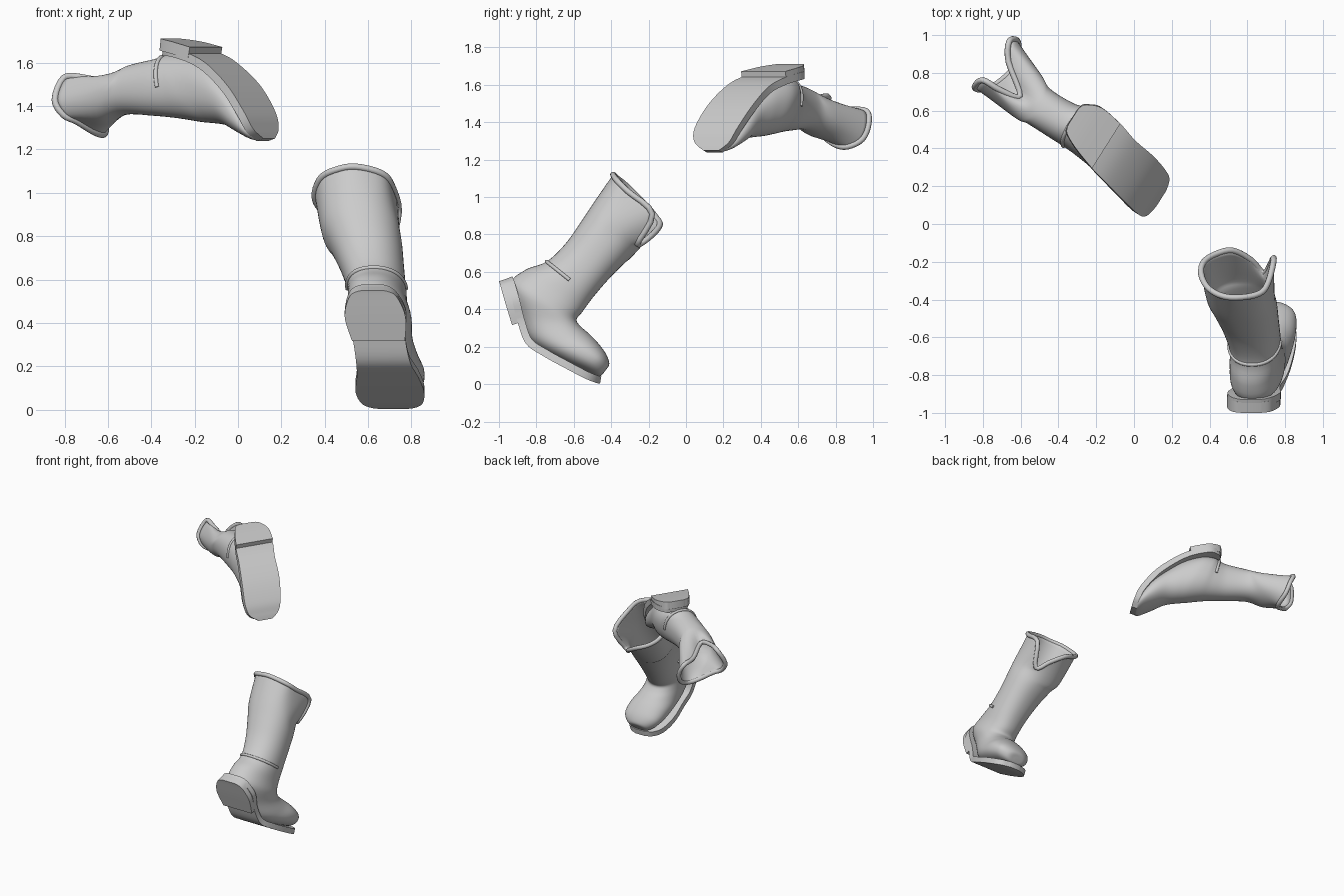
import bpy, bmesh, math
from mathutils import Vector

if "Cube" in bpy.data.objects:
    bpy.data.objects.remove(bpy.data.objects["Cube"])

N = 48       # points around each boot section
STEPS = 5    # interpolated rings between given sections


def spline(pts, t, closed=False):
    """Catmull-Rom through vectors."""
    n = len(pts)
    i = min(int(t), n - 1 if closed else n - 2)
    f = t - i
    k = (lambda j: j % n) if closed else (lambda j: max(0, min(n - 1, j)))
    a, b, c, d = (pts[k(i + o)] for o in (-1, 0, 1, 2))
    return 0.5 * (2 * b + (c - a) * f + (2 * a - 5 * b + 4 * c - d) * f * f
                  + (3 * b - a - 3 * c + d) * f ** 3)


def finish(name, verts, faces, angle=40):
    me = bpy.data.meshes.new(name)
    bm = bmesh.new()
    vs = [bm.verts.new(v) for v in verts]
    for f in faces:
        bm.faces.new([vs[i] for i in f])
    bmesh.ops.recalc_face_normals(bm, faces=bm.faces)
    bm.to_mesh(me)
    bm.free()
    ob = bpy.data.objects.new(name, me)
    bpy.context.collection.objects.link(ob)
    bpy.context.view_layer.objects.active = ob
    ob.select_set(True)
    bpy.ops.object.shade_smooth_by_angle(angle=math.radians(angle))
    ob.select_set(False)
    return ob


def bridge(rows, n):
    return [(r * n + i, r * n + (i + 1) % n, (r + 1) * n + (i + 1) % n, (r + 1) * n + i)
            for r in range(rows - 1) for i in range(n)]


def tube(name, pts, radius, closed):
    cu = bpy.data.curves.new(name, 'CURVE')
    cu.dimensions = '3D'
    cu.bevel_depth = radius
    cu.bevel_resolution = 3
    cu.use_fill_caps = True
    sp = cu.splines.new('POLY')
    sp.points.add(len(pts) - 1)
    for p, q in zip(sp.points, pts):
        p.co = (*q, 1)
    sp.use_cyclic_u = closed
    bpy.context.collection.objects.link(bpy.data.objects.new(name, cu))


def section(ring):
    """Rounded section from front point, back point and half width (u, s, z)."""
    f, b, w = Vector(ring[0:3]), Vector(ring[3:6]), ring[6]
    c, h = (f + b) / 2, (b - f) / 2
    out = []
    for i in range(N):
        a = 2 * math.pi * i / N
        ca, sa = math.cos(a), math.sin(a)
        out.append(c + h * math.copysign(abs(ca) ** .9, ca)
                   + Vector((0, w, 0)) * math.copysign(abs(sa) ** .9, sa))
    return out


def upper(name, rim, rings, counter, frame):
    rim = [Vector(p) for p in rim]
    rim_loop = [spline(rim, i * len(rim) / N, True) for i in range(N)]
    secs = [rim_loop] + [section(r) for r in rings]
    cols = [[s[i] for s in secs] for i in range(N)]
    count = (len(secs) - 1) * STEPS + 1
    verts = [frame(spline(c, k / STEPS)) for k in range(count) for c in cols]
    faces = bridge(count, N) + [tuple(range((count - 1) * N, count * N))]
    ob = finish(name + "_upper", verts, faces, 60)
    m = ob.modifiers.new("leather_thickness", 'SOLIDIFY')
    m.thickness, m.offset = .014, -1
    tube(name + "_rim_bead", [frame(p) for p in rim_loop], .016, True)
    # raised edge of the heel counter, around the back half
    ring = secs[counter]
    tube(name + "_heel_counter_edge",
         [frame(ring[i % N]) for i in range(-N // 4, N // 4 + 1)], .010, False)


def slab(name, stations, thick, frame):
    """Sole-like strip: bottom centre line (u, s, z) and half width."""
    st = [Vector(s) for s in stations]
    count = (len(st) - 1) * 6 + 1
    pts = [spline(st, k / 6) for k in range(count)]
    verts = []
    for k, p in enumerate(pts):
        t = pts[min(k + 1, count - 1)] - pts[max(k - 1, 0)]
        inward = Vector((-t[2], 0, t[0])).normalized() * thick
        c, side = Vector(p[:3]), Vector((0, p[3], 0))
        verts += [frame(q) for q in (c - side, c + side, c + side + inward, c - side + inward)]
    faces = bridge(count, 4) + [(0, 1, 2, 3), tuple(range(4 * count - 4, 4 * count))]
    finish(name, verts, faces, 35)


# ---- lower boot: u = y, s = x
def frame_low(v):
    return Vector((v[1], v[0], v[2]))


upper("lower_boot",
      [(-.39, .54, 1.12), (-.37, .66, 1.09), (-.31, .71, 1.03), (-.18, .74, .91),
       (-.26, .69, .75), (-.19, .62, .79), (-.14, .52, .85), (-.16, .43, .89),
       (-.20, .37, .94), (-.26, .355, 1.0), (-.33, .385, 1.07), (-.375, .45, 1.105)],
      [(-.28, .57, .69, -.49, .56, .975, .18),
       (-.33, .60, .645, -.56, .58, .87, .167),
       (-.41, .63, .565, -.645, .605, .75, .148),
       (-.50, .655, .46, -.745, .625, .655, .135),
       (-.555, .67, .385, -.86, .62, .61, .135),
       (-.585, .68, .345, -.94, .63, .53, .142),
       (-.565, .69, .31, -.885, .65, .36, .132),
       (-.525, .70, .275, -.82, .68, .225, .138),
       (-.475, .715, .225, -.67, .70, .13, .15),
       (-.43, .725, .165, -.54, .71, .07, .135),
       (-.41, .725, .11, -.47, .715, .04, .08),
       (-.425, .72, .08, -.44, .72, .06, .02)], 4, frame_low)
slab("lower_boot_sole",
     [(-.965, .62, .56, .05), (-.955, .622, .535, .105), (-.93, .635, .45, .14),
      (-.90, .65, .33, .122), (-.855, .67, .215, .125), (-.76, .69, .148, .142),
      (-.64, .70, .082, .158), (-.54, .71, .03, .142), (-.485, .715, .008, .10),
      (-.46, .715, .002, .04)], .04, frame_low)
slab("lower_boot_heel",
     [(-1.0, .62, .55, .05), (-.992, .622, .525, .105), (-.965, .632, .43, .14),
      (-.93, .648, .316, .122)], .06, frame_low)


# ---- upper boot, tipped over: u runs up the shaft, s across it
def frame_high(v):
    return Vector((-.845 * v[0] + .535 * v[1], .535 * v[0] + .845 * v[1], v[2]))


upper("upper_boot",
      [(.87, .25, 1.50), (1.02, .37, 1.47), (1.075, .46, 1.46), (1.05, .49, 1.39),
       (1.02, .47, 1.31), (.985, .40, 1.27), (.985, .32, 1.28), (1.02, .22, 1.33),
       (1.06, .17, 1.36), (1.10, .16, 1.43), (1.085, .215, 1.53), (.98, .22, 1.53)],
      [(.90, .29, 1.315, .80, .26, 1.565, .135),
       (.78, .26, 1.36, .74, .255, 1.59, .11),
       (.62, .255, 1.355, .62, .26, 1.615, .11),
       (.50, .26, 1.345, .57, .275, 1.63, .12),
       (.42, .26, 1.335, .535, .29, 1.64, .13),
       (.34, .25, 1.325, .45, .295, 1.64, .135),
       (.27, .24, 1.32, .33, .265, 1.615, .132),
       (.19, .225, 1.31, .22, .235, 1.555, .13),
       (.10, .205, 1.275, .09, .215, 1.45, .138),
       (.02, .19, 1.245, .01, .195, 1.345, .12),
       (-.015, .185, 1.24, -.02, .19, 1.29, .07),
       (-.02, .185, 1.25, -.025, .19, 1.265, .02)], 4, frame_high)
slab("upper_boot_sole",
     [(.57, .31, 1.67, .05), (.55, .31, 1.67, .09), (.48, .305, 1.668, .125),
      (.345, .27, 1.64, .14), (.23, .24, 1.59, .137), (.10, .215, 1.49, .142),
      (0, .19, 1.37, .135), (-.035, .185, 1.295, .11), (-.05, .19, 1.25, .05)],
     .04, frame_high)
slab("upper_boot_heel",
     [(.575, .305, 1.712, .05), (.555, .305, 1.71, .09), (.47, .30, 1.697, .128),
      (.345, .27, 1.672, .14)], .055, frame_high)
